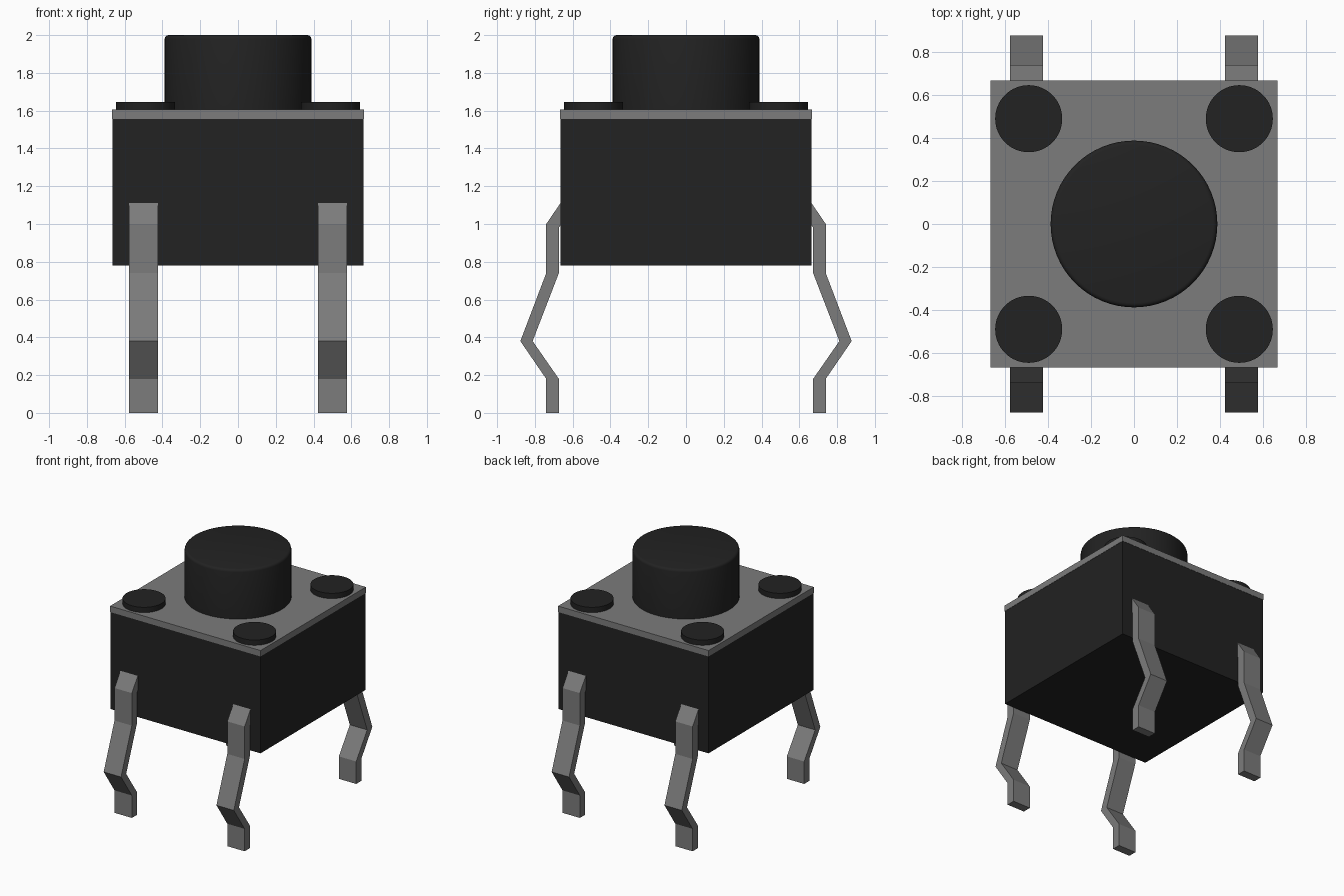
import bpy, bmesh
from mathutils import Matrix

cube = bpy.data.objects.get("Cube")
if cube:
    bpy.data.objects.remove(cube, do_unlink=True)


def material(name, value):
    mat = bpy.data.materials.new(name)
    mat.use_nodes = True
    color = (value, value, value, 1)
    mat.diffuse_color = color
    mat.node_tree.nodes["Principled BSDF"].inputs["Base Color"].default_value = color
    return mat


black = material("black plastic", 0.016)
steel = material("grey steel", 0.2)


def add_object(name, bm, mat):
    bmesh.ops.recalc_face_normals(bm, faces=bm.faces[:])
    mesh = bpy.data.meshes.new(name)
    bm.to_mesh(mesh)
    bm.free()
    mesh.materials.append(mat)
    obj = bpy.data.objects.new(name, mesh)
    bpy.context.collection.objects.link(obj)
    return obj


def box(name, half, low, high, mat):
    bm = bmesh.new()
    place = Matrix.Translation((0, 0, (low + high) / 2)) @ Matrix.Diagonal((2 * half, 2 * half, high - low, 1))
    bmesh.ops.create_cube(bm, size=1, matrix=place)
    return add_object(name, bm, mat)


def cylinder(name, x, y, radius, low, high, bevel=0):
    bm = bmesh.new()
    bmesh.ops.create_cone(bm, cap_ends=True, segments=64, radius1=radius, radius2=radius,
                          depth=high - low, matrix=Matrix.Translation((x, y, (low + high) / 2)))
    if bevel:
        rim = [e for e in bm.edges if all(v.co.z > high - 0.001 for v in e.verts)]
        bmesh.ops.bevel(bm, geom=rim, offset=bevel, segments=3, profile=0.5, affect='EDGES')
    obj = add_object(name, bm, black)
    bpy.ops.object.select_all(action='DESELECT')
    obj.select_set(True)
    bpy.context.view_layer.objects.active = obj
    bpy.ops.object.shade_smooth_by_angle(angle=0.6)
    return obj


# Bent strip outline in (y, z): down the outside, back up the inside
LEG = [(0.665, 1.11), (0.74, 1.0), (0.74, 0.74), (0.877, 0.38), (0.74, 0.18), (0.74, 0),
       (0.673, 0), (0.673, 0.18), (0.812, 0.38), (0.673, 0.74), (0.673, 0.98), (0.655, 1.01)]


def leg(name, x, side):
    bm = bmesh.new()
    face = bm.faces.new([bm.verts.new((x - 0.077, side * y, z)) for y, z in LEG])
    moved = bmesh.ops.extrude_face_region(bm, geom=[face])["geom"]
    bmesh.ops.translate(bm, vec=(0.154, 0, 0),
                        verts=[v for v in moved if isinstance(v, bmesh.types.BMVert)])
    return add_object(name, bm, steel)


# Housing, cover plate and plunger
box("housing", 0.665, 0.78, 1.557, black)
box("cover_plate", 0.667, 1.557, 1.605, steel)
cylinder("push_button", 0, 0, 0.388, 1.59, 2.0, bevel=0.02)

# Corner rivets and bent legs
for y_name, sy in (("front", -1), ("back", 1)):
    for x_name, sx in (("right", -1), ("left", 1)):
        cylinder(f"{y_name}_{x_name}_rivet", 0.49 * sx, 0.49 * sy, 0.156, 1.59, 1.647)
        leg(f"{y_name}_{x_name}_leg", 0.5 * sx, sy)
